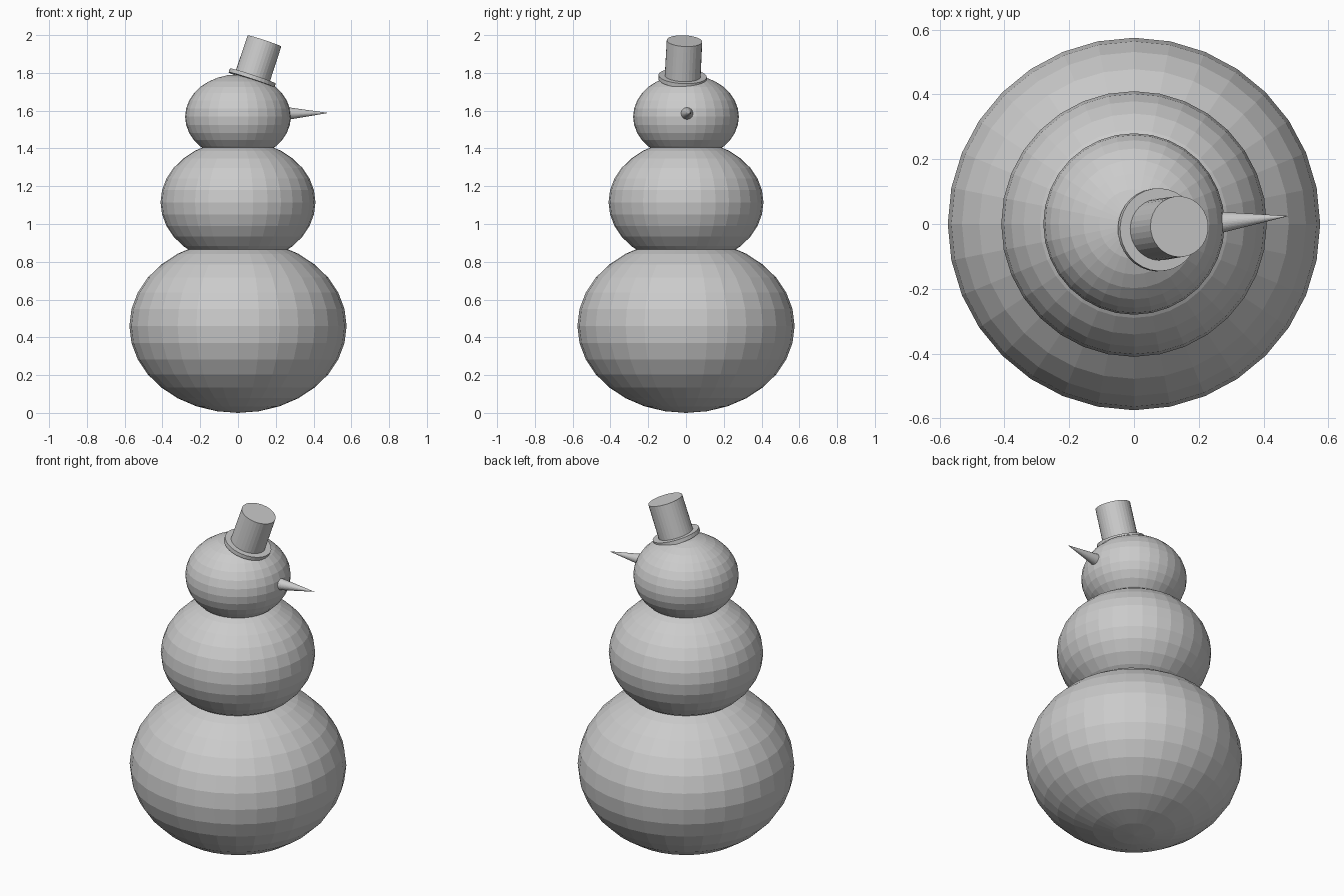
import bpy
from mathutils import Vector

if "Cube" in bpy.data.objects:
    bpy.data.objects.remove(bpy.data.objects["Cube"])

grey = bpy.data.materials.new("plain_grey")
grey.diffuse_color = (0.6, 0.6, 0.6, 1)
grey.use_nodes = True
grey.node_tree.nodes["Principled BSDF"].inputs["Base Color"].default_value = grey.diffuse_color


def finish(name):
    ob = bpy.context.object
    ob.name = name
    ob.data.materials.append(grey)
    return ob


def snowball(name, z, radius):
    """Flattened, flat-shaded ball."""
    bpy.ops.mesh.primitive_uv_sphere_add(segments=32, ring_count=16, radius=radius, location=(0, 0, z))
    ob = finish(name)
    ob.scale.z = 0.8


def tapered(name, start, end, r1, r2):
    """Cylinder or cone running from start to end."""
    start, end = Vector(start), Vector(end)
    axis = end - start
    bpy.ops.mesh.primitive_cone_add(vertices=32, radius1=r1, radius2=r2, depth=axis.length,
                                    location=(start + end) / 2,
                                    rotation=axis.to_track_quat('Z', 'Y').to_euler())
    finish(name)


# Body
snowball("bottom_ball", 0.46, 0.575)
snowball("middle_ball", 1.115, 0.41)
snowball("head_ball", 1.568, 0.28)

# Tilted hat
base = Vector((0.075, -0.018, 1.773))
top = Vector((0.14, -0.008, 1.969))
up = (top - base).normalized()
tapered("hat_brim", base - up * 0.011, base + up * 0.011, 0.128, 0.128)
tapered("hat_crown", base, top, 0.095, 0.094)

# Nose pointing to the side
tapered("nose", (0.2, -0.001, 1.584), (0.479, 0.025, 1.588), 0.043, 0)
